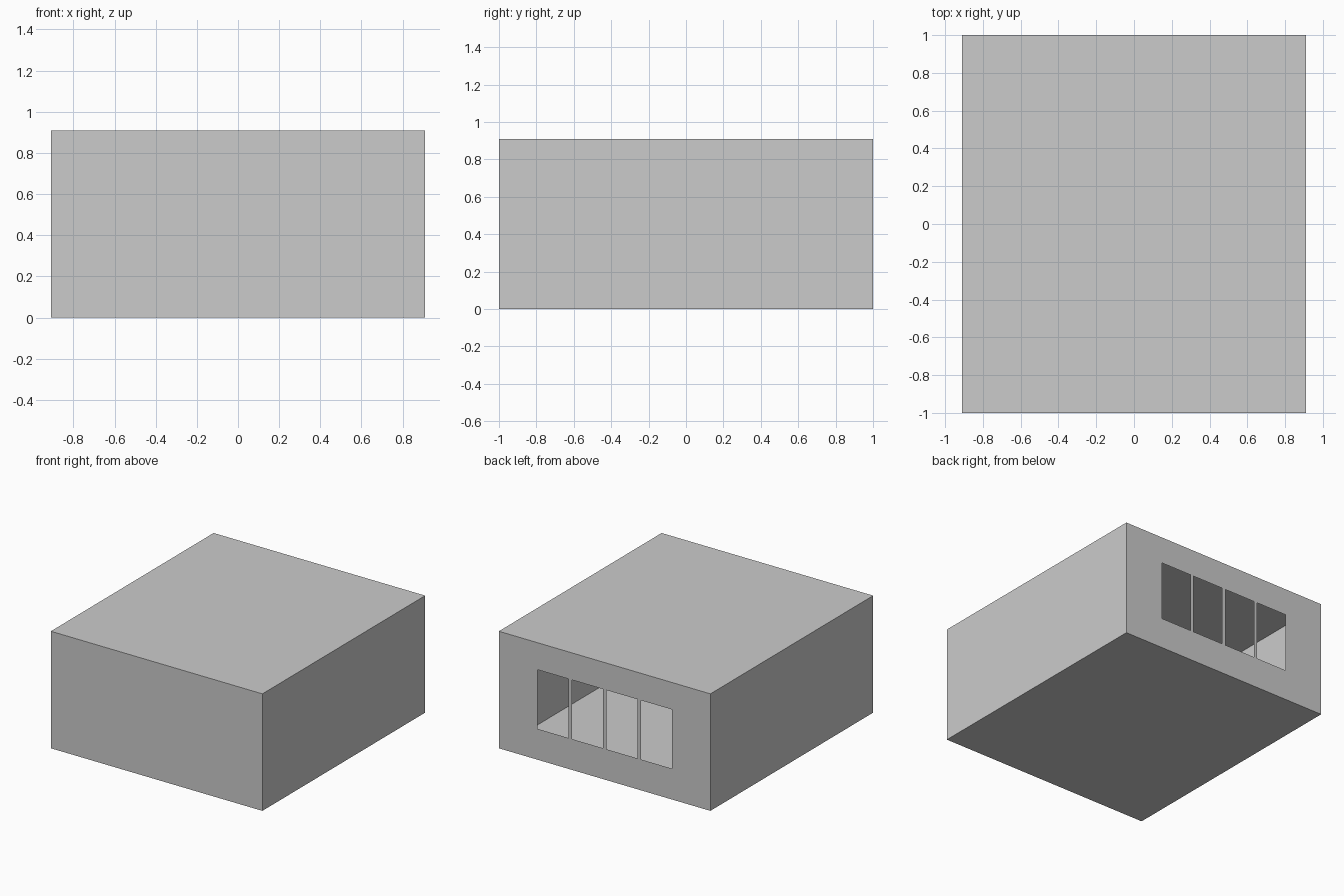
import bpy, bmesh

if "Cube" in bpy.data.objects:
    bpy.data.objects.remove(bpy.data.objects["Cube"])

HX, HY, H = 0.91, 1.0, 0.91       # half width, half depth, height
PANE, BAR = 0.267, 0.03           # window opening and divider widths
SILL, HEAD = 0.24, 0.70           # window bottom and top
COUNT = 4


def make_object(name, bm):
    mesh = bpy.data.meshes.new(name)
    bm.to_mesh(mesh)
    bm.free()
    obj = bpy.data.objects.new(name, mesh)
    bpy.context.collection.objects.link(obj)
    return obj


# Thin-walled box: floor, roof and three plain walls, open at the back
bm = bmesh.new()
bmesh.ops.create_cube(bm, size=2)
for v in bm.verts:
    v.co.x *= HX
    v.co.y *= HY
    v.co.z = H if v.co.z > 0 else 0
back = [f for f in bm.faces if f.calc_center_median().y > HY - 0.01]
bmesh.ops.delete(bm, geom=back, context='FACES_ONLY')
make_object("room_shell", bm)

# Back wall: grid of cells, leaving out the four window openings
half = (COUNT * PANE + (COUNT - 1) * BAR) / 2
xs = [-HX]
for i in range(COUNT):
    start = -half + i * (PANE + BAR)
    xs += [start, start + PANE]
xs.append(HX)
zs = [0, SILL, HEAD, H]

bm = bmesh.new()
grid = [[bm.verts.new((x, HY, z)) for z in zs] for x in xs]
for i in range(len(xs) - 1):
    for j in range(3):
        if j == 1 and i % 2 == 1:
            continue
        bm.faces.new((grid[i][j], grid[i][j + 1],
                      grid[i + 1][j + 1], grid[i + 1][j]))
bmesh.ops.dissolve_limit(bm, angle_limit=0.01, verts=bm.verts[:], edges=[])
make_object("back_wall_with_windows", bm)
